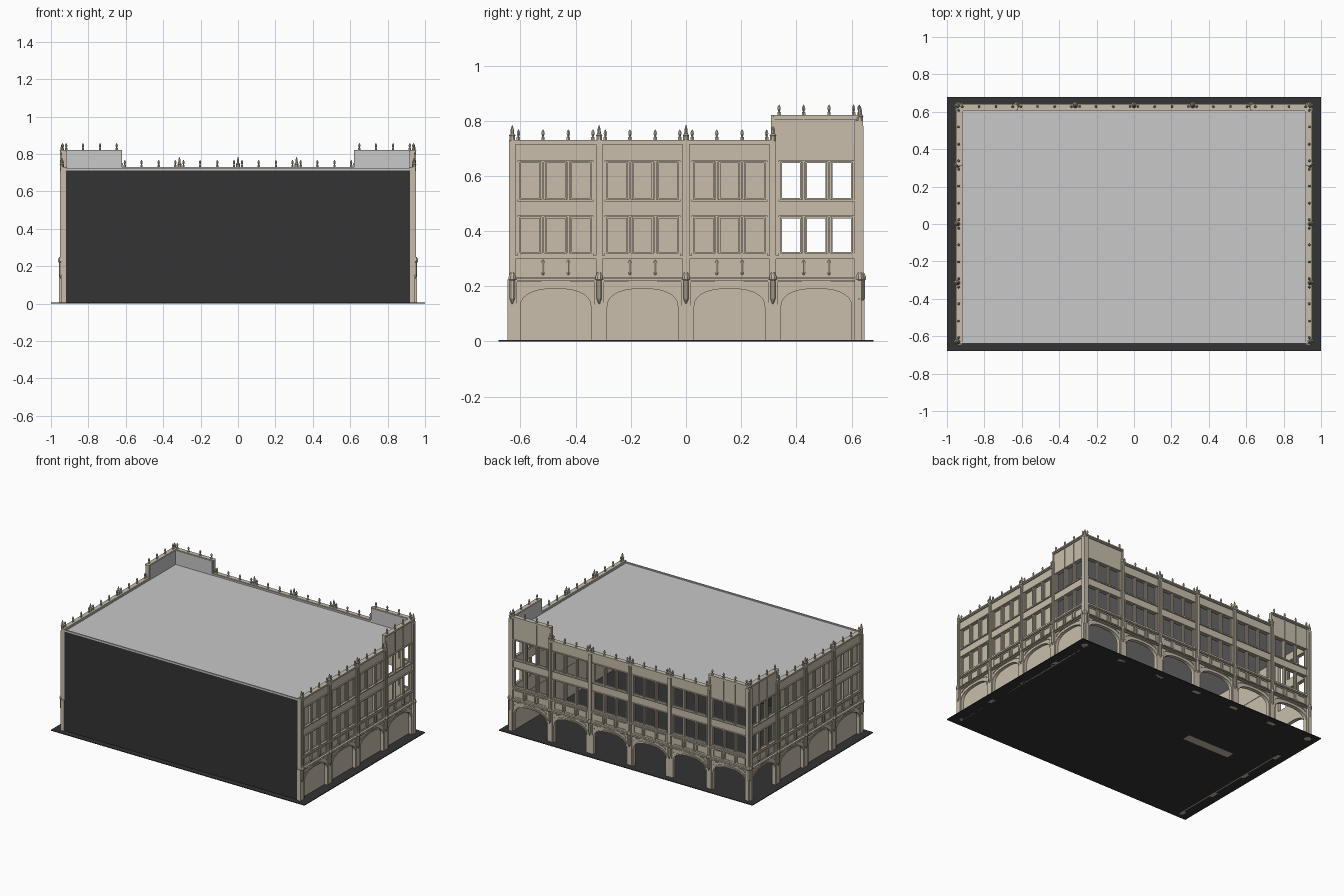
import bpy, bmesh
from math import sin, cos, pi, radians

if "Cube" in bpy.data.objects:
    bpy.data.objects.remove(bpy.data.objects["Cube"])


def material(name, rgb):
    m = bpy.data.materials.new(name)
    m.use_nodes = True
    m.diffuse_color = (*rgb, 1)
    m.node_tree.nodes["Principled BSDF"].inputs["Base Color"].default_value = (*rgb, 1)
    return m


STONE = material("tan stone", (0.58, 0.515, 0.41))
GREY = material("light grey roof", (0.58, 0.58, 0.58))
DARK = material("dark charcoal", (0.033, 0.033, 0.033))


class Part:
    """Collects solids in facade space: u along, d outward, z up."""

    def __init__(self, place):
        self.bm, self.place = bmesh.new(), place

    def prism(self, outline, d0, d1):
        rings = [[self.bm.verts.new(self.place(u, d, z)) for u, z in outline] for d in (d0, d1)]
        self.bm.faces.new(rings[0][::-1])
        self.bm.faces.new(rings[1])
        n = len(outline)
        for i in range(n):
            j = (i + 1) % n
            self.bm.faces.new((rings[0][i], rings[0][j], rings[1][j], rings[1][i]))

    def box(self, u0, u1, d0, d1, z0, z1):
        self.prism([(u0, z0), (u1, z0), (u1, z1), (u0, z1)], d0, d1)

    def lathe(self, u, d, z, profile, sides=6):
        rings = []
        for r, h in profile:
            rings.append([self.bm.verts.new(self.place(u + r * cos(2 * pi * (i + .5) / sides),
                          d + r * sin(2 * pi * (i + .5) / sides), z + h)) for i in range(sides)])
        self.bm.faces.new(rings[0])
        self.bm.faces.new(rings[-1])
        for a, b in zip(rings, rings[1:]):
            for i in range(sides):
                j = (i + 1) % sides
                self.bm.faces.new((a[i], a[j], b[j], b[i]))

    def finish(self, name, mat):
        bmesh.ops.recalc_face_normals(self.bm, faces=self.bm.faces)
        mesh = bpy.data.meshes.new(name)
        self.bm.to_mesh(mesh)
        self.bm.free()
        mesh.materials.append(mat)
        bpy.context.collection.objects.link(bpy.data.objects.new(name, mesh))


FINIAL = [(.007, 0), (.007, .01), (.003, .013), (.007, .022), (.006, .03), (.001, .038)]
PINNACLE = [(.011, 0), (.011, .018), (.013, .02), (.007, .027), (.006, .043), (.001, .058)]
CORBEL = [(.002, 0), (.010, .02), (.010, .085), (.014, .09), (.014, .1), (.007, .115)]
T = .02          # wall thickness
LOW, HIGH = .73, .82
ROWS = ((.32, .45), (.515, .65))
WINDOWS = (-.092, 0, .092)


def arch(c, half, spring, rise, steps=14):
    return [(c - half * cos(pi * i / steps) * abs(cos(pi * i / steps)) ** -.15
             if i != steps / 2 else c,
             spring + rise * sin(pi * i / steps) ** .85 if 0 < i < steps else spring)
            for i in range(steps + 1)]


def bay(wall, trim, fins, lining, c, w, tall, blind, closed):
    h, top = w / 2, HIGH if tall else LOW
    # ground arcade
    opening = [(c - .128, 0)] + arch(c, .128, .125, .066) + [(c + .128, 0)]
    wall.prism([(c - h, 0)] + opening + [(c + h, 0), (c + h, .225), (c - h, .225)], -T, 0)
    for grow, depth in ((.006, .006), (.013, .003)):
        outer = [(c - .128 - grow, 0)] + arch(c, .128 + grow, .125, .066 + grow) + [(c + .128 + grow, 0)]
        trim.prism(opening + outer[::-1], -.004, depth)
    hood = arch(c, .125, .185, .027)
    trim.prism(hood + [(u, z + .004) for u, z in hood[::-1]], 0, .005)
    if closed:
        wall.box(c - h, c + h, -T - .003, -.015, 0, .225)
    # upper wall bands, jambs and mullions
    for z0, z1 in ((.225, ROWS[0][0]), (ROWS[0][1], ROWS[1][0]), (ROWS[1][1], top)):
        wall.box(c - h, c + h, -T, 0, z0, z1)
    for z0, z1 in ROWS:
        for s in (-1, 1):
            wall.box(c + s * .129, c + s * h, -T, 0, z0, z1)
            wall.box(c + s * .046 - .009, c + s * .046 + .009, -T, 0, z0, z1)
            trim.box(c + s * .046 - .004, c + s * .046 + .004, 0, .006, z0, z1)
            trim.box(c + s * .133 - .003, c + s * .133 + .003, 0, .005, z0, z1)
        trim.box(c - .138, c + .138, 0, .008, z0 - .008, z0)
        trim.box(c - .138, c + .138, 0, .008, z1, z1 + .006)
        if blind:
            wall.box(c - h, c + h, -T - .003, -.012, z0, z1)
        # thin inner window frames
        for o in WINDOWS:
            for s in (-1, 1):
                trim.box(c + o + s * .037, c + o + s * .033, -.014, -.006, z0, z1)
            for z in (z0, z1 - .004):
                trim.box(c + o - .037, c + o + .037, -.014, -.006, z, z + .004)
    # framed panels under the lower windows
    for o in WINDOWS:
        for z in (.242, .288):
            trim.box(c + o - .034, c + o + .034, 0, .004, z, z + .004)
        for s in (-1, 1):
            trim.box(c + o + s * .034, c + o + s * .030, 0, .004, .242, .292)
    for s in (-1, 1):
        trim.lathe(c + s * .046, .002, .24, [(.003, 0), (.007, .01), (.007, .045), (.003, .055)])
    # string courses and cornice
    for z, d in ((.216, .010), (.226, .014), (.299, .008), (.305, .012), (top - .016, .007), (top - .009, .012)):
        trim.box(c - h, c + h, 0, d, z, z + (.006 if z < .4 else .009))
    if tall:
        for s in (-1, 1):
            trim.box(c + s * .046 - .002, c + s * .046 + .002, 0, .003, .66, top - .016)
    # parapet lining and finials
    lining.box(c - h, c + h, -T - .005, -T, .713, top - .003)
    for o in (-.135, -.046, .046, .135):
        fins.lathe(c + o, -.002, top, FINIAL)


def facade(label, place, half, count, tall, open_bays, open_arches):
    wall, trim, fins, lining = (Part(place) for _ in range(4))
    w = 2 * half / count
    for i in range(count):
        bay(wall, trim, fins, lining, -half + (i + .5) * w, w, i in tall,
            i not in open_bays, i not in open_arches)
    # piers with corbels and pinnacles
    for i in range(count + 1):
        u = -half + i * w
        at_end = (i == 0 and 0 in tall) or (i == count and count - 1 in tall)
        top = .80 if at_end else LOW
        trim.box(u - .017, u + .017, -T, .006, 0, .225)
        trim.box(u - .012, u + .012, -T, .008, .225, top)
        trim.box(u - .005, u + .005, .008, .013, .24, top - .02)
        trim.lathe(u, .009, .135, CORBEL, 8)
        fins.lathe(u, .002, top - .004, PINNACLE, 8)
        # flank of the raised corner block
        if 0 < i < count and ((i in tall) != (i - 1 in tall)):
            trim.box(u - .006, u + .006, -T, .004, LOW, HIGH)
    wall.finish(label + "_wall", STONE)
    trim.finish(label + "_mouldings", STONE)
    fins.finish(label + "_finials", STONE)
    lining.finish(label + "_parapet_lining", GREY)


facade("back", lambda u, d, z: (u, .63 + d, z), .94, 6, {0, 5}, set(range(6)), set(range(6)))
facade("left", lambda u, d, z: (.94 + d, u, z), .63, 4, {3}, {3}, set())
facade("right", lambda u, d, z: (-.94 - d, u, z), .63, 4, {3}, {3}, {3})


def block(name, mat, x0, x1, y0, y1, z0, z1):
    p = Part(lambda u, d, z: (u, d, z))
    p.box(x0, x1, y0, y1, z0, z1)
    p.finish(name, mat)


# ground, blank party wall, roof
block("ground_slab", DARK, -1, 1, -.68, .68, 0, .005)
block("front_party_wall", DARK, -.942, .942, -.64, -.628, .003, .712)
block("roof", GREY, -.925, .925, -.639, .615, .704, .716)
block("roof_front_edge", GREY, -.925, .925, -.64, -.63, .712, .724)
block("floor_strip", STONE, -.69, -.32, .11, .17, -.0005, .006)
